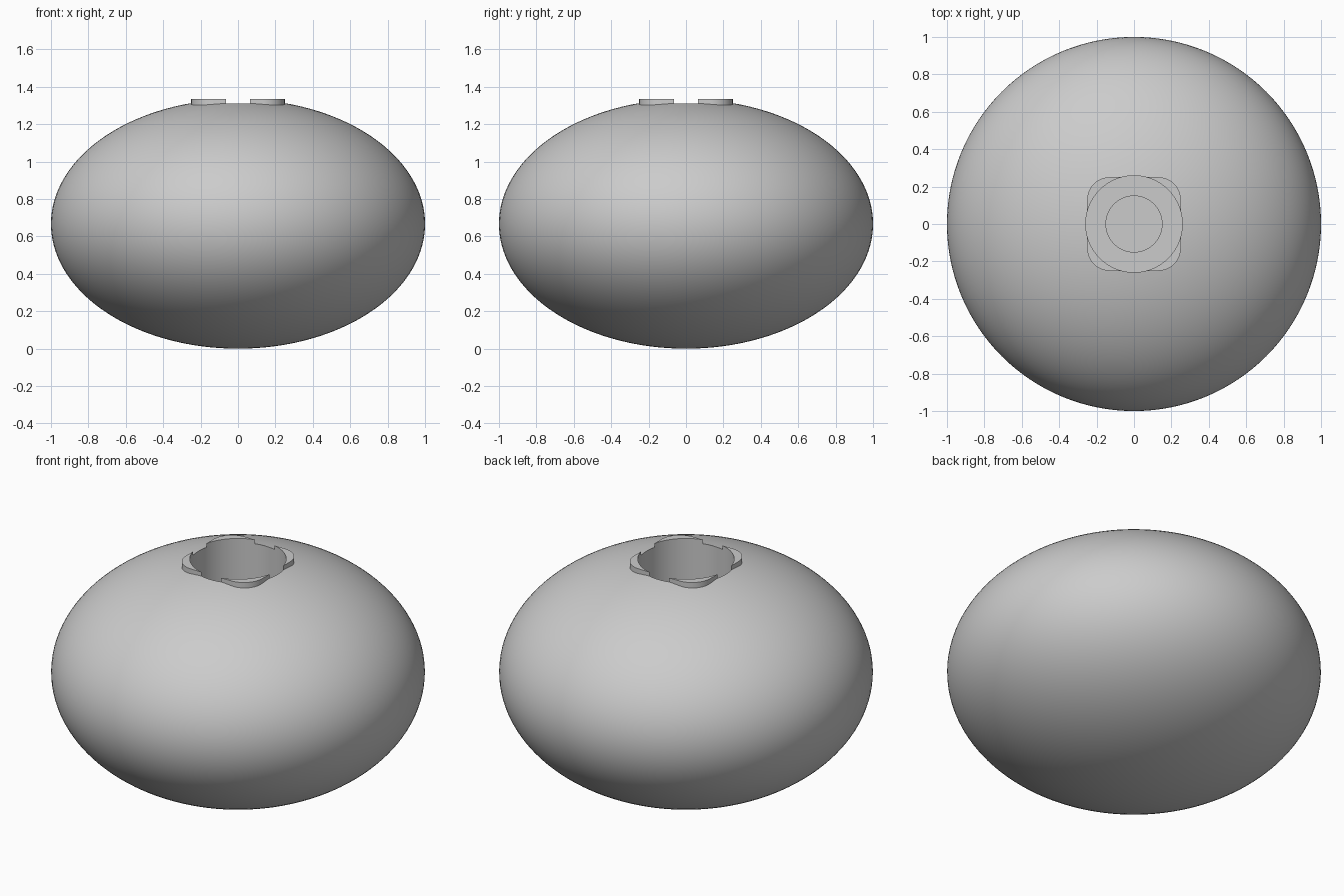
import bpy, bmesh, math
from math import cos, sin, pi, radians

cube = bpy.data.objects.get("Cube")
if cube:
    bpy.data.objects.remove(cube, do_unlink=True)

HALF_HEIGHT = 0.667   # vertical half axis of the body
HOLE = 0.258          # radius of the opening
RECESS = 0.15         # radius of the lower recess
TAB_HALF = 0.25       # half width of the rounded square collar
CORNER = 0.12         # collar corner radius
TOP = 1.335

grey = bpy.data.materials.new("plain grey")
grey.use_nodes = True
colour = (0.6, 0.6, 0.6, 1)
grey.diffuse_color = colour
grey.node_tree.nodes["Principled BSDF"].inputs["Base Color"].default_value = colour


def finish(bm, name):
    bmesh.ops.recalc_face_normals(bm, faces=bm.faces)
    mesh = bpy.data.meshes.new(name)
    bm.to_mesh(mesh)
    bm.free()
    mesh.materials.append(grey)
    obj = bpy.data.objects.new(name, mesh)
    bpy.context.collection.objects.link(obj)
    bpy.ops.object.select_all(action="DESELECT")
    obj.select_set(True)
    bpy.context.view_layer.objects.active = obj
    bpy.ops.object.shade_smooth_by_angle(angle=radians(30))
    return obj


# Body: flattened ball with a stepped round pocket, as one turned profile
rim_angle = math.acos(HOLE)
steps = 64
profile = []
for i in range(steps + 1):
    a = -pi / 2 + (rim_angle + pi / 2) * i / steps
    profile.append((cos(a), HALF_HEIGHT * (1 + sin(a))))
profile += [(HOLE, 0.5), (RECESS, 0.5), (RECESS, 0.2), (0, 0.2)]

bm = bmesh.new()
verts = [bm.verts.new((r, 0, z)) for r, z in profile]
edges = [bm.edges.new(pair) for pair in zip(verts, verts[1:])]
bmesh.ops.spin(bm, geom=verts + edges, cent=(0, 0, 0), axis=(0, 0, 1),
               angle=2 * pi, steps=128, use_merge=True)
bmesh.ops.remove_doubles(bm, verts=bm.verts, dist=0.0001)
finish(bm, "body")

# Collar tabs: corners of a rounded square left outside the round opening
start = math.acos(TAB_HALF / HOLE)
centre = TAB_HALF - CORNER
outline = [(centre + CORNER * cos(a), centre + CORNER * sin(a))
           for a in (pi / 2 * i / 16 for i in range(17))]
outline += [(HOLE * cos(a), HOLE * sin(a))
            for a in (pi / 2 - start - (pi / 2 - 2 * start) * i / 24 for i in range(25))]

for k, name in enumerate(("back_left", "back_right", "front_right", "front_left")):
    c, s = cos(k * pi / 2), sin(k * pi / 2)
    bm = bmesh.new()
    face = bm.faces.new([bm.verts.new((x * c - y * s, x * s + y * c, 1.285))
                         for x, y in outline])
    top = bmesh.ops.extrude_face_region(bm, geom=[face])
    bmesh.ops.translate(bm, vec=(0, 0, TOP - 1.285),
                        verts=[g for g in top["geom"] if isinstance(g, bmesh.types.BMVert)])
    finish(bm, "collar_tab_" + name)
